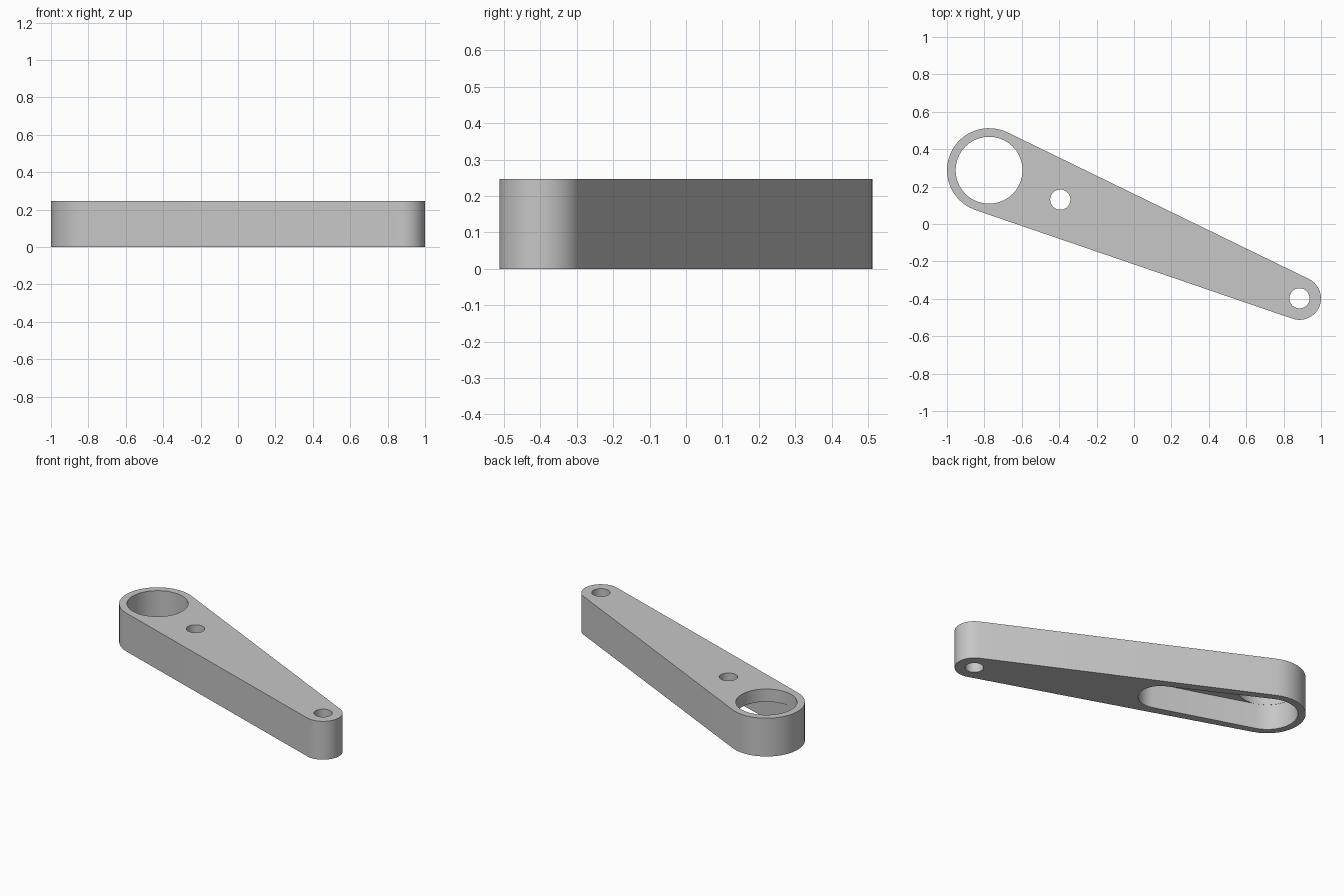
import bpy
import bmesh
from math import acos, atan2, cos, sin, pi
from mathutils import Vector

if "Cube" in bpy.data.objects:
    bpy.data.objects.remove(bpy.data.objects["Cube"])

HEIGHT = 0.247
POCKET_DEPTH = 0.165
BIG = Vector((-0.775, 0.2875))
SMALL = Vector((0.885, -0.3975))
AXIS = (SMALL - BIG).normalized()

metal = bpy.data.materials.new("plain grey")
metal.use_nodes = True
grey = (0.57, 0.57, 0.57, 1)
metal.diffuse_color = grey
metal.node_tree.nodes["Principled BSDF"].inputs["Base Color"].default_value = grey


def arc(center, radius, start, end, steps):
    return [center + radius * Vector((cos(a), sin(a)))
            for a in (start + (end - start) * i / steps for i in range(steps + 1))]


def circle(center, radius, steps=40):
    return arc(center, radius, 0, 2 * pi, steps)[:-1]


def tapered_slot(c1, r1, c2, r2):
    """Two circles joined by their outer tangents."""
    along = c2 - c1
    heading = atan2(along.y, along.x)
    spread = acos((r1 - r2) / along.length)
    return (arc(c1, r1, heading + spread, heading + 2 * pi - spread, 20)
            + arc(c2, r2, heading - spread, heading + spread, 20))


def prism(name, outline, bottom, top):
    bm = bmesh.new()
    base = bm.faces.new([bm.verts.new((p.x, p.y, bottom)) for p in outline])
    side = bmesh.ops.extrude_face_region(bm, geom=[base])["geom"]
    bmesh.ops.translate(bm, vec=(0, 0, top - bottom),
                        verts=[v for v in side if isinstance(v, bmesh.types.BMVert)])
    bmesh.ops.recalc_face_normals(bm, faces=bm.faces[:])
    mesh = bpy.data.meshes.new(name)
    bm.to_mesh(mesh)
    bm.free()
    mesh.materials.append(metal)
    obj = bpy.data.objects.new(name, mesh)
    bpy.context.collection.objects.link(obj)
    return obj


# Tapered arm with rounded ends
arm = prism("lever_arm", tapered_slot(BIG, 0.225, SMALL, 0.115), 0, HEIGHT)

# Underside pocket, large bore and the two pin holes
cutters = [
    prism("pocket_cutter", tapered_slot(BIG, 0.18, BIG + AXIS * 0.655, 0.13),
          -0.1, POCKET_DEPTH),
    prism("bore_cutter", circle(BIG, 0.179), -0.1, HEIGHT + 0.1),
    prism("middle_hole_cutter", circle(BIG + AXIS * 0.412, 0.054), -0.1, HEIGHT + 0.1),
    prism("end_hole_cutter", circle(SMALL, 0.054), -0.1, HEIGHT + 0.1),
]

bpy.ops.object.select_all(action="DESELECT")
bpy.context.view_layer.objects.active = arm
arm.select_set(True)
for cutter in cutters:
    cutter.hide_render = True
    cut = arm.modifiers.new(cutter.name, "BOOLEAN")
    cut.operation = "DIFFERENCE"
    cut.solver = "EXACT"
    cut.object = cutter
    bpy.ops.object.modifier_apply(modifier=cut.name)
    bpy.data.objects.remove(cutter)

# Smooth round walls, crisp rims
bpy.ops.object.shade_smooth_by_angle(angle=pi / 6)
